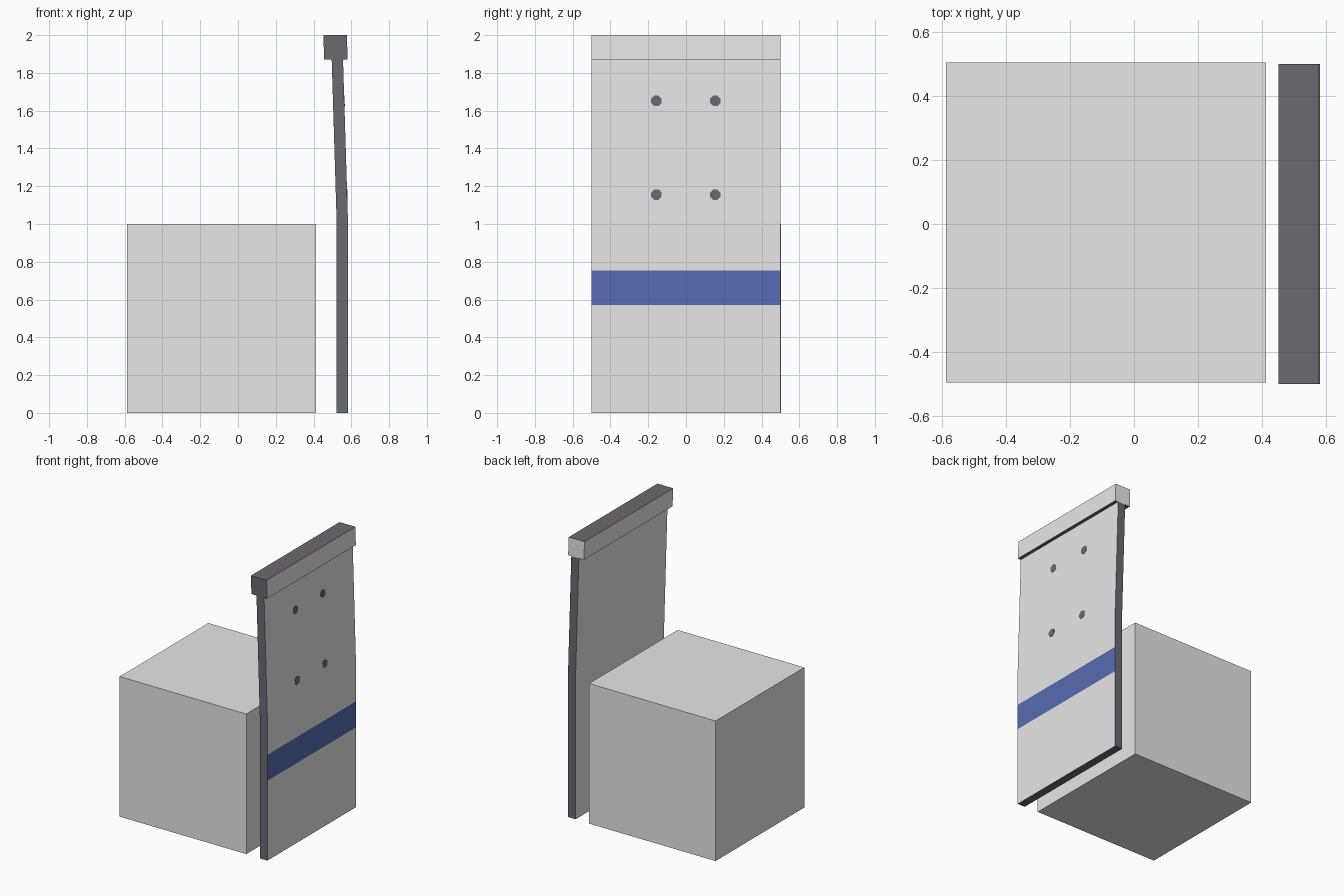
import bpy, bmesh, math
from mathutils import Vector, Matrix

if "Cube" in bpy.data.objects:
    bpy.data.objects.remove(bpy.data.objects["Cube"])


def material(name, rgb):
    m = bpy.data.materials.new(name)
    m.diffuse_color = (*rgb, 1)
    m.use_nodes = True
    m.node_tree.nodes["Principled BSDF"].inputs["Base Color"].default_value = m.diffuse_color
    return m


LIGHT = material("light_grey", (0.8, 0.8, 0.8))
DARK = material("dark_grey", (0.148, 0.144, 0.163))
BLUE = material("blue", (0.096, 0.148, 0.446))


def make_object(name, bm, mats):
    bmesh.ops.recalc_face_normals(bm, faces=bm.faces)
    mesh = bpy.data.meshes.new(name)
    bm.to_mesh(mesh)
    bm.free()
    for m in mats:
        mesh.materials.append(m)
    obj = bpy.data.objects.new(name, mesh)
    bpy.context.collection.objects.link(obj)
    return obj


def loft(levels, half_depth):
    """Stack of rectangular rings, each given as (z, x_min, x_max)."""
    bm = bmesh.new()
    h = half_depth
    rings = [[bm.verts.new(c) for c in ((a, -h, z), (b, -h, z), (b, h, z), (a, h, z))]
             for z, a, b in levels]
    bm.faces.new(rings[0])
    bm.faces.new(rings[-1])
    for lo, hi in zip(rings, rings[1:]):
        for i in range(4):
            j = (i + 1) % 4
            bm.faces.new((lo[i], lo[j], hi[j], hi[i]))
    bmesh.ops.recalc_face_normals(bm, faces=bm.faces)
    return bm


# Cube block
bm = bmesh.new()
bmesh.ops.create_cube(bm, size=1, matrix=Matrix.Translation((-0.087, 0.004, 0.5)))
make_object("seat_block", bm, [LIGHT])

# Upright panel: straight below, leaning above, with a stripe on the outer side
BEND, TOP = 1.02, 1.87
OUT_LOW, OUT_TOP = 0.582, 0.556
STRIPE = (0.57, 0.755)
bm = loft([(0, 0.522, OUT_LOW), (STRIPE[0], 0.522, OUT_LOW), (STRIPE[1], 0.522, OUT_LOW),
           (BEND, 0.522, OUT_LOW), (TOP, 0.496, OUT_TOP)], 0.5)
for f in bm.faces:
    z = f.calc_center_median().z
    if abs(f.normal.x) < 0.5:
        f.material_index = 1                      # dark edges
    elif f.normal.x > 0 and STRIPE[0] < z < STRIPE[1]:
        f.material_index = 2                      # blue stripe
make_object("back_panel", bm, [LIGHT, DARK, BLUE])

# Cap rail along the top
bm = loft([(TOP, 0.456, 0.581), (2.0, 0.452, 0.576)], 0.5)
for f in bm.faces:
    if abs(f.normal.z) > 0.5 or f.normal.y < -0.5:
        f.material_index = 1                      # dark top, underside and front end
make_object("top_rail", bm, [LIGHT, DARK])

# Four bolt marks on the leaning outer face
slope = (OUT_TOP - OUT_LOW) / (TOP - BEND)
normal = Vector((1, 0, -slope)).normalized()
turn = normal.to_track_quat('Z', 'Y').to_matrix().to_4x4()
for row, z in (("lower", 1.155), ("upper", 1.652)):
    for side, y in (("front", -0.157), ("back", 0.155)):
        bm = bmesh.new()
        x = OUT_LOW + slope * (z - BEND)
        place = Matrix.Translation((x, y, z)) @ turn @ Matrix.Rotation(math.pi / 8, 4, 'Z')
        bmesh.ops.create_cone(bm, cap_ends=True, segments=8, radius1=0.03, radius2=0.03,
                              depth=0.004, matrix=place)
        make_object(f"bolt_mark_{row}_{side}", bm, [DARK])
